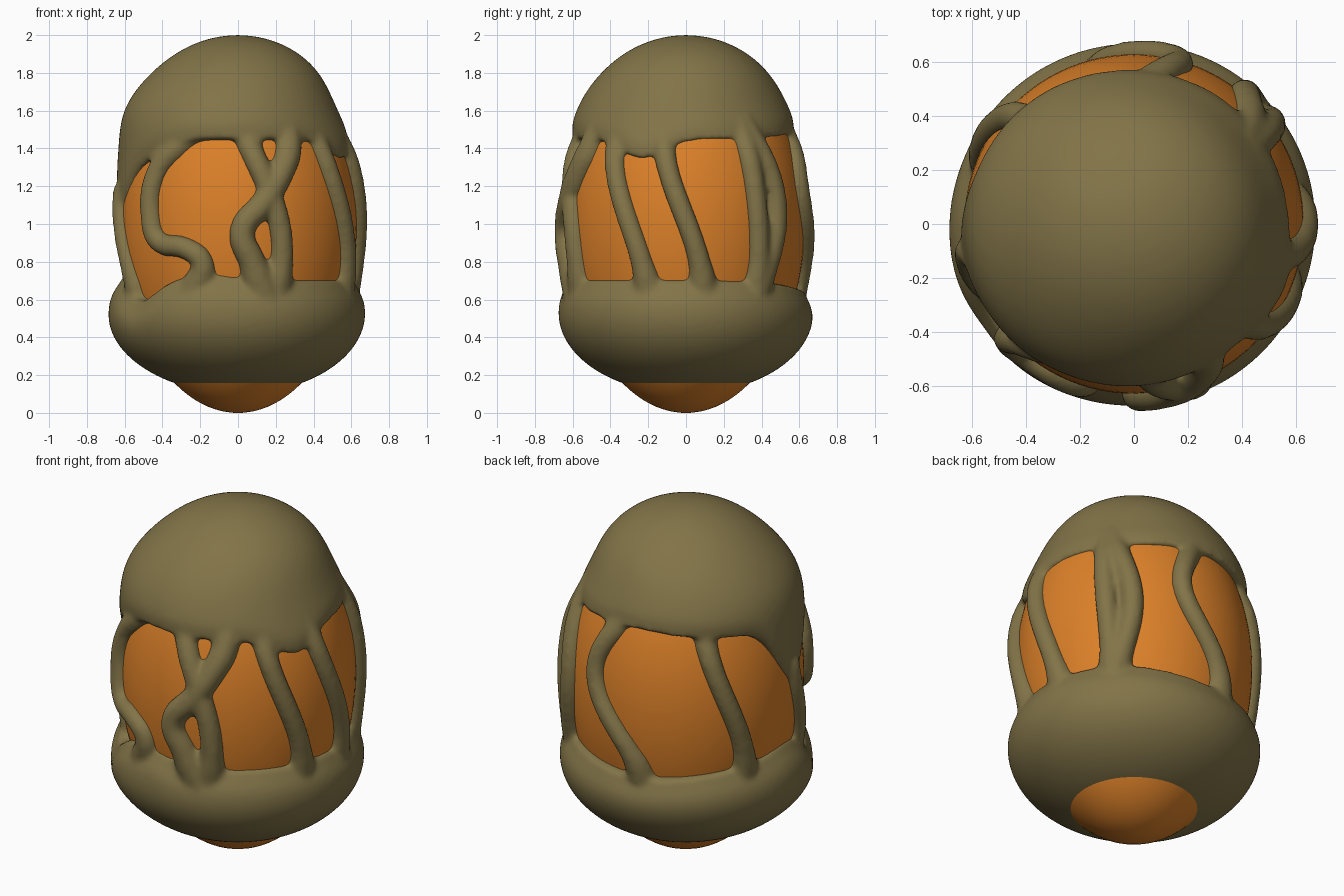
import bpy, bmesh
from math import sin, cos, exp, radians, pi

if "Cube" in bpy.data.objects:
    bpy.data.objects.remove(bpy.data.objects["Cube"])

ANGLES = [i * 3.75 for i in range(96)]


def material(name, color):
    m = bpy.data.materials.new(name)
    m.diffuse_color = (*color, 1)
    m.use_nodes = True
    m.node_tree.nodes["Principled BSDF"].inputs["Base Color"].default_value = m.diffuse_color
    return m


def polar(a, r, z, shift=0):
    """Angle in degrees from the front (-y) towards the right (+x)."""
    return (r * sin(radians(a)) - shift, -r * cos(radians(a)) - shift * 0.4, z)


def link(name, data):
    ob = bpy.data.objects.new(name, data)
    bpy.context.collection.objects.link(ob)
    return ob


def skin(name, rings):
    """Closed solid from stacked rings of points."""
    bm = bmesh.new()
    rows = [[bm.verts.new(p) for p in ring] for ring in rings]
    n = len(ANGLES)
    for lo, hi in zip(rows, rows[1:]):
        for i in range(n):
            j = (i + 1) % n
            bm.faces.new((lo[i], lo[j], hi[j], hi[i]))
    bm.faces.new(rows[0][::-1])
    bm.faces.new(rows[-1])
    bmesh.ops.recalc_face_normals(bm, faces=bm.faces)
    for f in bm.faces:
        f.smooth = True
    me = bpy.data.meshes.new(name)
    bm.to_mesh(me)
    bm.free()
    return link(name, me)


# Radius of each part by height: half-ellipses joined at the widest level
def dome(r, u, power=2):
    return r * max(0.001, 1 - abs(u) ** power) ** 0.5


def core_r(z):
    return dome(0.63, (z - 1.02) / (1.02 if z < 1.02 else 0.95))


def cap_r(z):
    return dome(0.648, max(0, z - 1), 2.8)


def bowl_r(z):
    return dome(0.674, (z - 0.53) / (0.43 if z < 0.53 else 0.62))


# Rim heights by angle: a level edge with soft dips and rises
def bump(a, centre, width):
    d = (a - centre + 180) % 360 - 180
    return exp(-(d / width) ** 2)


def cap_rim(a):
    return (1.44 - 0.36 * bump(a, 279, 17) - 0.1 * bump(a, 305, 20)
            - 0.1 * bump(a, 67, 16) + 0.04 * bump(a, 185, 40))


def bowl_rim(a):
    return (0.71 - 0.06 * bump(a, 190, 45) - 0.11 * bump(a, 305, 14)
            + 0.04 * bump(a, 345, 15) + 0.03 * bump(a, 273, 15))


# Orange inner core
levels = [0.94 - 0.94 * cos(pi * k / 48) for k in range(49)]
core = skin("inner_core", [[polar(a, core_r(z), z) for a in ANGLES] for z in levels])
core.data.materials.append(material("orange", (0.72, 0.22, 0.022)))

# Domed cap, leaning slightly left above its drooping rim
rings = [[polar(a, 0.84 * cap_r(cap_rim(a)), cap_rim(a)) for a in ANGLES]]
for k in range(31):
    ring = []
    for a in ANGLES:
        e = cap_rim(a) + 0.01
        z = e + (2 - e) * sin(k / 30 * pi / 2)
        r = cap_r(z) - 0.018 * exp(-((z - e) / 0.05) ** 2)
        ring.append(polar(a, r, z, 0.036 * exp(-((z - 1.62) / 0.2) ** 2)))
    rings.append(ring)
shell = skin("shell", rings)

# Lower bowl thinning to a wavy rim, with a bulge at the front left
rings = []
for k in range(25):
    ring = []
    for a in ANGLES:
        e = bowl_rim(a) - 0.01
        z = 0.15 + (e - 0.15) * k / 24
        r = bowl_r(z) - 0.034 * exp(-((z - e) / 0.08) ** 2)
        ring.append(polar(a, r + 0.02 * bump(a, 295, 40) * sin(pi * k / 24), z))
    rings.append(ring)
rings.append([polar(a, 0.54, bowl_rim(a)) for a in ANGLES])
bowl = skin("bowl", rings)


# Tendrils: round tubes running down the core, flared where they meet cap and bowl
def tendril(points, thick=0.058):
    cu = bpy.data.curves.new("tendril", 'CURVE')
    cu.dimensions = '3D'
    cu.bevel_depth = thick
    cu.bevel_resolution = 3
    cu.use_fill_caps = True
    cu.resolution_u = 6
    sp = cu.splines.new('BEZIER')
    sp.bezier_points.add(len(points) - 1)
    for bp, (a, z) in zip(sp.bezier_points, points):
        top = exp(-((z - 1.54) / 0.13) ** 2)
        low = exp(-((z - 0.6) / 0.13) ** 2)
        bp.co = polar(a, core_r(z) - 0.055 * top - 0.02 * low, z)
        bp.radius = 1 + 0.35 * top + 0.6 * low
        bp.handle_left_type = bp.handle_right_type = 'AUTO'
    return link("tendril", cu)


def flow(start, end, sway=0, turns=1, top=1.54, thick=0.058):
    """Drip that eases from one angle to another with a sideways sway."""
    pts = []
    for k in range(11):
        t = k / 10
        ease = t * t * (3 - 2 * t)
        pts.append((start + (end - start) * ease + sway * sin(turns * pi * t),
                    top + (0.61 - top) * t))
    return tendril(pts, thick)


tendrils = [flow(a, a + 22) for a in (48, 77, 225)]          # plain leaning drips
tendrils += [
    flow(2, 19, 8, thick=0.062),                             # front crossing pair
    tendril([(29, 1.54), (28, 1.4), (22, 1.27), (13, 1.12), (2, 0.96), (7, 0.8), (14, 0.62)], 0.07),
    flow(124, 129, thick=0.06),                              # rear right forked pair
    flow(126, 131, 11, 1.1, thick=0.062),
    flow(179, 177, -14, 1.5),                                # winding drip at the back
    flow(279, 293, top=1.2, thick=0.05),                     # short drip on the left
    tendril([(-17, 1.52), (-34, 1.41), (-45, 1.27), (-46.5, 1.02),   # kinked drip, front left
             (-42, 0.91), (-26, 0.87), (-18, 0.8), (-23, 0.65)], 0.06),
]

# Fuse cap, bowl and tendrils into one soft olive shell
bpy.ops.object.select_all(action='DESELECT')
for ob in tendrils:
    ob.select_set(True)
bpy.context.view_layer.objects.active = tendrils[0]
bpy.ops.object.convert(target='MESH')
shell.select_set(True)
bowl.select_set(True)
bpy.context.view_layer.objects.active = shell
bpy.ops.object.join()
shell.data.materials.clear()
shell.data.materials.append(material("olive", (0.225, 0.175, 0.065)))
fuse = shell.modifiers.new("Fuse", 'REMESH')
fuse.mode = 'VOXEL'
fuse.voxel_size = 0.013
fuse.use_smooth_shade = True
soften = shell.modifiers.new("Soften", 'SMOOTH')
soften.factor = 0.5
soften.iterations = 16
